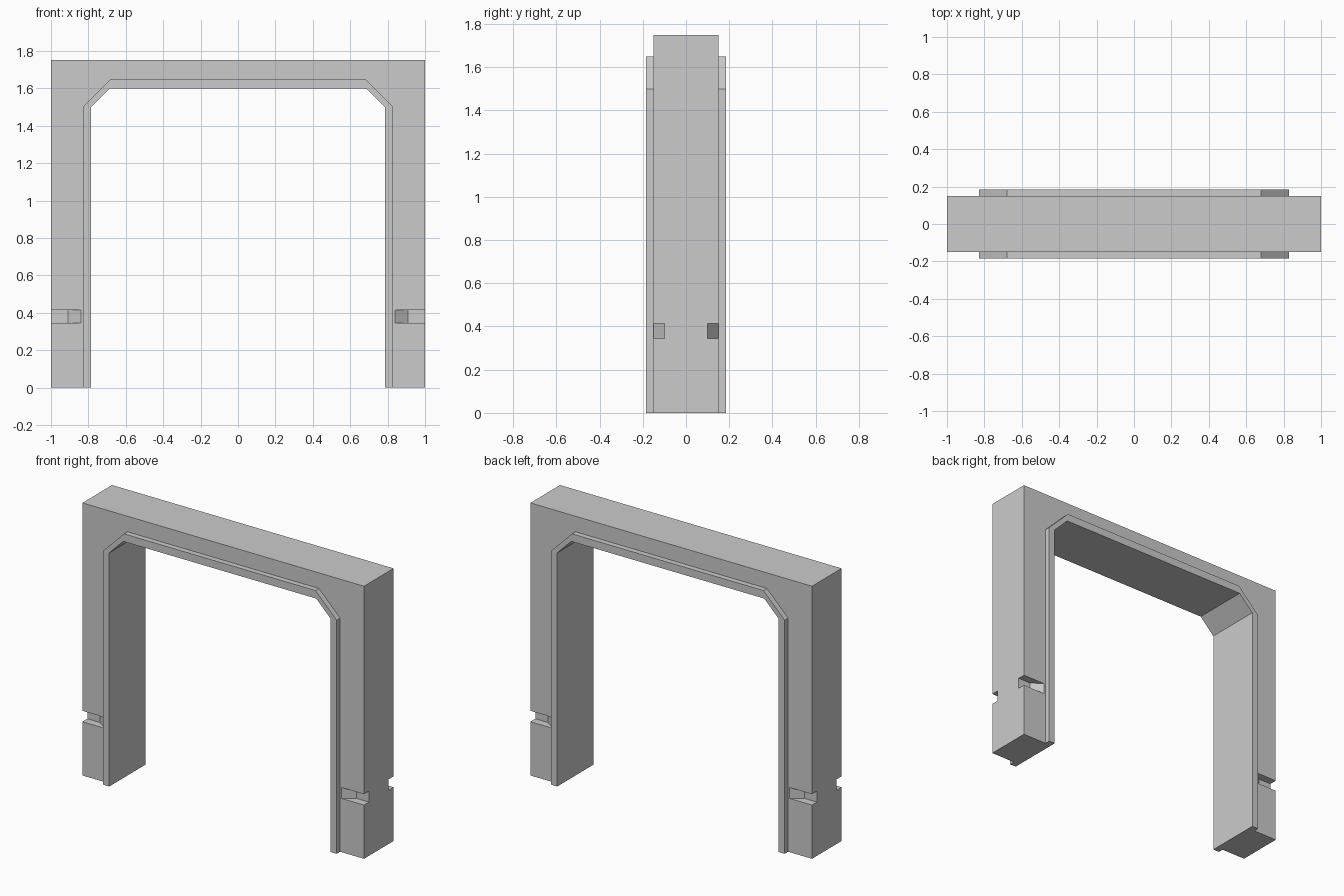
import bpy, bmesh, math

if "Cube" in bpy.data.objects:
    bpy.data.objects.remove(bpy.data.objects["Cube"])

BODY_Y, TRIM_Y = 0.15, 0.185


def make_object(name, bm):
    bmesh.ops.recalc_face_normals(bm, faces=bm.faces)
    mesh = bpy.data.meshes.new(name)
    bm.to_mesh(mesh)
    bm.free()
    obj = bpy.data.objects.new(name, mesh)
    bpy.context.collection.objects.link(obj)
    return obj


def mirrored(half):
    # left half of a path, completed on the right
    return half + [(-x, z) for x, z in reversed(half)]


# Paths in the front plane: opening, trim edge and outer edge
inner = mirrored([(-0.785, 0), (-0.785, 1.5), (-0.685, 1.6)])
trim = mirrored([(-0.83, 0), (-0.83, 1.5), (-0.68, 1.65)])
outer = mirrored([(-1, 0), (-1, 1.75), (-0.68, 1.75)])

# Door frame: raised trim section lofted along the arch
front = [(inner, -TRIM_Y), (trim, -TRIM_Y), (trim, -BODY_Y), (outer, -BODY_Y)]
section = front + [(path, -y) for path, y in reversed(front)]
bm = bmesh.new()
rows = [[bm.verts.new((x, y, z)) for x, z in path] for path, y in section]
n = len(rows)
for i in range(n):
    a, b = rows[i], rows[(i + 1) % n]
    for j in range(len(a) - 1):
        bm.faces.new((a[j], a[j + 1], b[j + 1], b[j]))
for end in (0, -1):
    bm.faces.new([row[end] for row in rows])
bmesh.ops.dissolve_limit(bm, angle_limit=math.radians(1),
                         verts=bm.verts, edges=bm.edges)
frame = make_object("door_frame", bm)

# Ramped grooves on the front and back of both legs
groove = [(0.84, -0.15), (0.91, -0.10), (1.1, -0.10), (1.1, -0.25), (0.84, -0.25)]
bm = bmesh.new()
for sx in (-1, 1):
    for sy in (-1, 1):
        low = [bm.verts.new((sx * x, sy * y, 0.345)) for x, y in groove]
        high = [bm.verts.new((sx * x, sy * y, 0.415)) for x, y in groove]
        bm.faces.new(low)
        bm.faces.new(high)
        for k in range(len(groove)):
            m = (k + 1) % len(groove)
            bm.faces.new((low[k], low[m], high[m], high[k]))
cutter = make_object("groove_cutter", bm)
cutter.hide_render = True

mod = frame.modifiers.new("grooves", 'BOOLEAN')
mod.operation = 'DIFFERENCE'
mod.solver = 'EXACT'
mod.object = cutter
bpy.context.view_layer.objects.active = frame
frame.select_set(True)
bpy.ops.object.modifier_apply(modifier=mod.name)
bpy.data.objects.remove(cutter)
